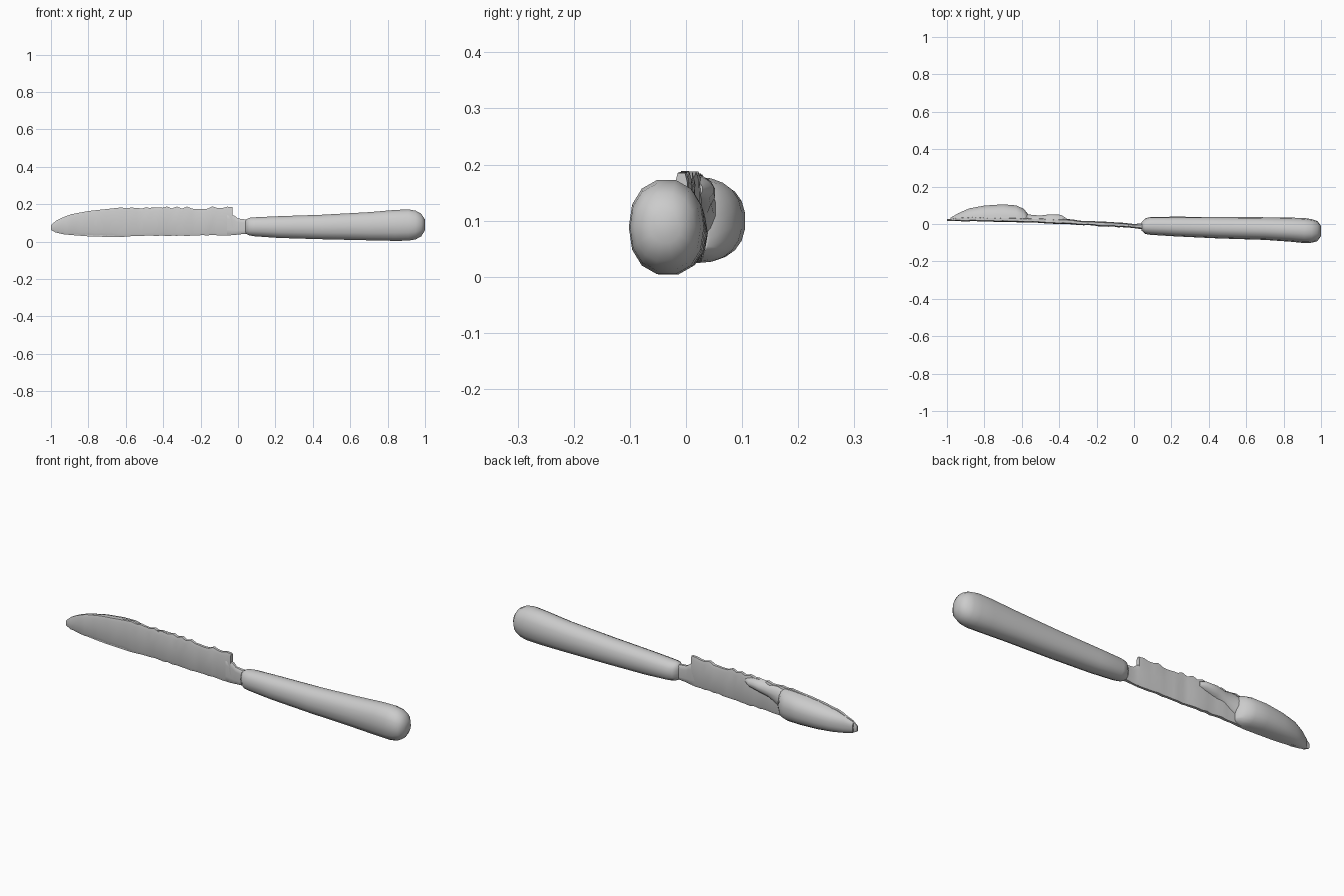
import bpy, bmesh, math, random

random.seed(4)
if "Cube" in bpy.data.objects:
    bpy.data.objects.remove(bpy.data.objects["Cube"])

grey = bpy.data.materials.new("plain grey")
grey.use_nodes = True
colour = (0.6, 0.6, 0.6, 1)
grey.diffuse_color = colour
grey.node_tree.nodes["Principled BSDF"].inputs["Base Color"].default_value = colour


def power(v, e):
    return math.copysign(abs(v) ** e, v)


def loft(name, sections, sides=12, squareness=1.0, half=False, angle=35):
    """Skin rounded sections (x, y_front, y_back, z_low, z_high); half keeps a flat front."""
    bm = bmesh.new()
    rings = []
    for x, y0, y1, z0, z1 in sections:
        ring = []
        for i in range(sides):
            a = math.pi * i / (sides - 1) if half else math.tau * (i + 0.5) / sides
            s, c = power(math.sin(a), squareness), power(math.cos(a), squareness)
            y = y0 + (y1 - y0) * (s if half else (s + 1) / 2)
            ring.append(bm.verts.new((x, y, (z0 + z1) / 2 + c * (z1 - z0) / 2)))
        rings.append(ring)
    for a, b in zip(rings, rings[1:]):
        for i in range(sides):
            j = (i + 1) % sides
            bm.faces.new((a[i], a[j], b[j], b[i]))
    bm.faces.new(rings[0])
    bm.faces.new(rings[-1])
    bmesh.ops.recalc_face_normals(bm, faces=bm.faces)
    mesh = bpy.data.meshes.new(name)
    bm.to_mesh(mesh)
    bm.free()
    mesh.materials.append(grey)
    obj = bpy.data.objects.new(name, mesh)
    bpy.context.collection.objects.link(obj)
    bpy.ops.object.select_all(action="DESELECT")
    obj.select_set(True)
    bpy.context.view_layer.objects.active = obj
    bpy.ops.object.shade_smooth_by_angle(angle=math.radians(angle))
    return obj


def blend(points, x):
    """Straight-line value at x along (x, value) points."""
    for (xa, va), (xb, vb) in zip(points, points[1:]):
        if x <= xb:
            return va + (vb - va) * (x - xa) / (xb - xa)
    return points[-1][1]


# Swelling handle with a rounded butt
loft("handle", [
    (0.04, -0.035, 0.01, 0.042, 0.118),
    (0.06, -0.053, 0.03, 0.032, 0.128),
    (0.09, -0.058, 0.038, 0.027, 0.131),
    (0.22, -0.066, 0.039, 0.018, 0.137),
    (0.45, -0.077, 0.038, 0.011, 0.145),
    (0.7, -0.085, 0.036, 0.005, 0.159),
    (0.84, -0.095, 0.034, 0.002, 0.171),
    (0.91, -0.102, 0.032, 0.003, 0.174),
    (0.95, -0.1, 0.026, 0.01, 0.167),
    (0.98, -0.092, 0.016, 0.027, 0.15),
    (1.0, -0.065, -0.01, 0.06, 0.118)], sides=14, squareness=0.9, angle=60)

# Thin neck joining blade and handle
loft("neck", [
    (-0.06, -0.018, 0.006, 0.036, 0.15),
    (-0.02, -0.02, 0.003, 0.034, 0.14),
    (0.0, -0.022, 0.0, 0.037, 0.124),
    (0.05, -0.03, 0.005, 0.042, 0.118)], squareness=0.5)

# Blade with an uneven spine and cutting edge
spine = [(-1, 0.088), (-0.97, 0.115), (-0.9, 0.146), (-0.8, 0.165), (-0.6, 0.187), (-0.03, 0.187)]
edge = [(-1, 0.062), (-0.97, 0.046), (-0.9, 0.036), (-0.6, 0.027), (-0.03, 0.034)]
front = [(-1, 0.017), (-0.5, 0.006), (-0.03, -0.019)]
back = [(-1, 0.028), (-0.9, 0.04), (-0.5, 0.033), (-0.03, 0.005)]
sections = []
steps = 36
for k in range(steps + 1):
    x = -1 + 0.97 * k / steps
    chip = random.uniform(-0.012, 0.003) if x > -0.6 and k < steps else 0
    sections.append((x, blend(front, x) + random.uniform(-0.002, 0.002),
                     blend(back, x) + random.uniform(-0.003, 0.003),
                     blend(edge, x) + random.uniform(-0.003, 0.003),
                     blend(spine, x) + chip))
loft("blade", sections, sides=10, squareness=0.5, angle=50)

# Swollen mass on the back of the blade tip
loft("tip_swelling", [
    (-0.98, 0.022, 0.034, 0.05, 0.105),
    (-0.94, 0.022, 0.058, 0.04, 0.128),
    (-0.88, 0.022, 0.084, 0.034, 0.148),
    (-0.8, 0.02, 0.099, 0.028, 0.163),
    (-0.7, 0.018, 0.106, 0.025, 0.174),
    (-0.63, 0.016, 0.1, 0.024, 0.178),
    (-0.59, 0.014, 0.082, 0.027, 0.176),
    (-0.56, 0.014, 0.045, 0.035, 0.165)], squareness=0.85, half=True, angle=50)

# Ragged lump trailing behind the swelling
loft("ragged_lump", [
    (-0.6, 0.015, 0.06, 0.05, 0.172),
    (-0.55, 0.015, 0.05, 0.07, 0.18),
    (-0.5, 0.012, 0.046, 0.1, 0.176),
    (-0.45, 0.012, 0.053, 0.115, 0.183),
    (-0.39, 0.01, 0.05, 0.13, 0.18),
    (-0.36, 0.01, 0.03, 0.14, 0.172)], sides=8, half=True)
